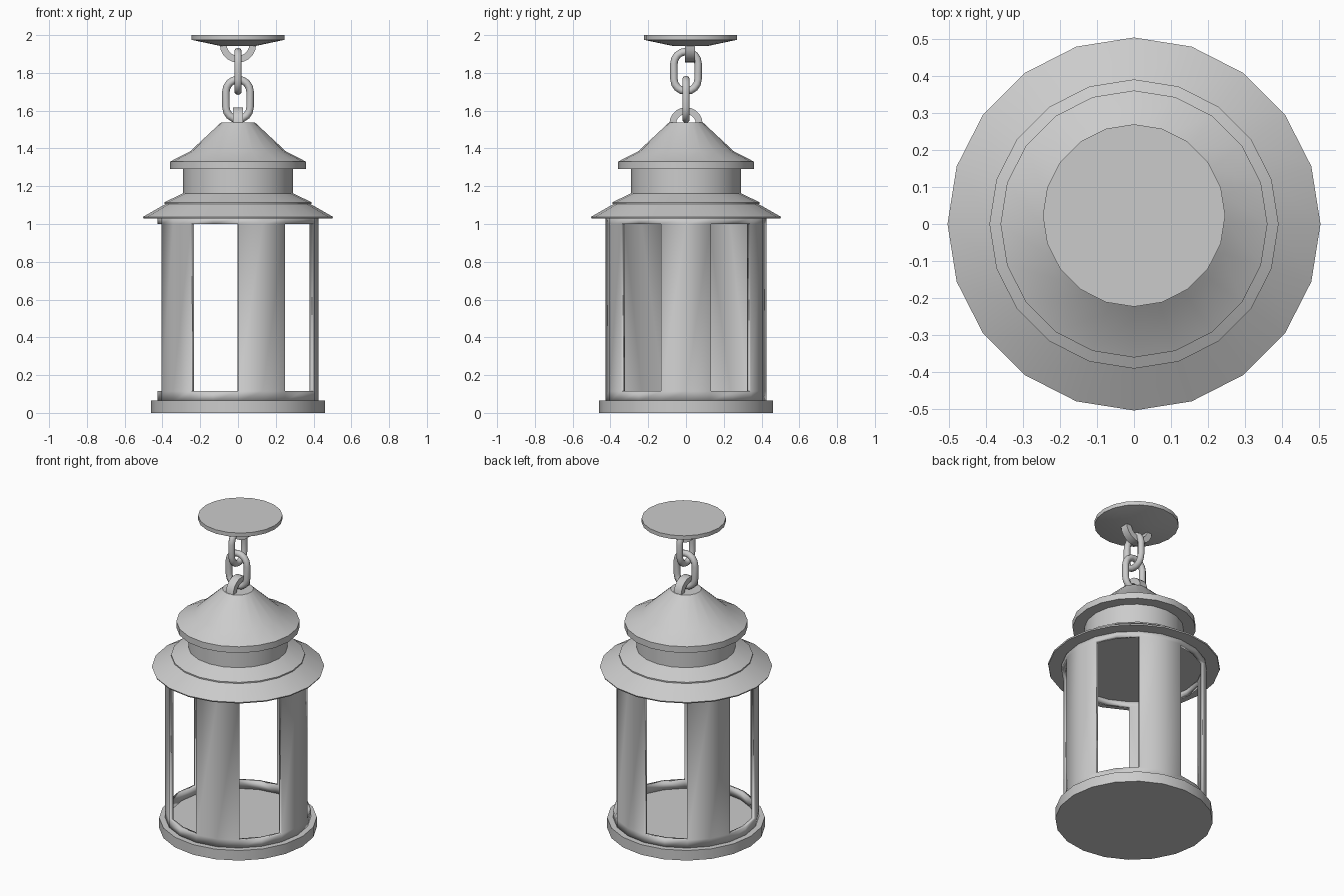
import bpy, bmesh
from math import sin, cos, pi

if "Cube" in bpy.data.objects:
    bpy.data.objects.remove(bpy.data.objects["Cube"])

SIDES = 20


def finish(name, bm, angle=0.6):
    bmesh.ops.recalc_face_normals(bm, faces=bm.faces[:])
    mesh = bpy.data.meshes.new(name)
    bm.to_mesh(mesh)
    bm.free()
    obj = bpy.data.objects.new(name, mesh)
    bpy.context.collection.objects.link(obj)
    bpy.ops.object.select_all(action='DESELECT')
    obj.select_set(True)
    bpy.context.view_layer.objects.active = obj
    bpy.ops.object.shade_smooth_by_angle(angle=angle)
    return obj


def lathe(name, profile, y=0.0, angle=0.4):
    """Closed solid of revolution from (radius, z) points, bottom to top."""
    bm = bmesh.new()
    rings = [[bm.verts.new((r * cos(2 * pi * i / SIDES), y + r * sin(2 * pi * i / SIDES), z))
              for i in range(SIDES)] for r, z in profile]
    for a, b in zip(rings, rings[1:]):
        for i in range(SIDES):
            j = (i + 1) % SIDES
            bm.faces.new((a[i], a[j], b[j], b[i]))
    bm.faces.new(rings[0][::-1])
    bm.faces.new(rings[-1])
    return finish(name, bm, angle)


def sweep(name, path, section, plane, y=0.0, closed=True, angle=0.7):
    """Sweep section (outward, sideways) along path of (u, z, normal_u, normal_z)."""
    bm = bmesh.new()
    rings = []
    for u, z, nu, nz in path:
        ring = []
        for out, side in section:
            a, h = u + nu * out, z + nz * out
            co = (a, y + side, h) if plane == 'XZ' else (side, y + a, h)
            ring.append(bm.verts.new(co))
        rings.append(ring)
    n = len(section)
    pairs = list(zip(rings, rings[1:])) + ([(rings[-1], rings[0])] if closed else [])
    for a, b in pairs:
        for i in range(n):
            j = (i + 1) % n
            bm.faces.new((a[i], a[j], b[j], b[i]))
    if not closed:
        bm.faces.new(rings[0])
        bm.faces.new(rings[-1])
    return finish(name, bm, angle)


def chain_link(name, zc, plane):
    r, half, tube, steps = 0.064, 0.041, 0.02, 8
    path = []
    for shift, start in ((half, 0), (-half, pi)):
        for i in range(steps + 1):
            t = start + pi * i / steps
            path.append((r * cos(t), zc + shift + r * sin(t), cos(t), sin(t)))
    section = [(tube * cos(2 * pi * i / 10), tube * sin(2 * pi * i / 10)) for i in range(10)]
    return sweep(name, path, section, plane)


def half_loop(name, zc, radius, direction, plane, y=0.0):
    path = []
    for i in range(11):
        t = pi * i / 10
        path.append((radius * cos(t), zc + direction * radius * sin(t), cos(t), direction * sin(t)))
    w, d = 0.018, 0.026
    return sweep(name, path, [(-w, -d), (w, -d), (w, d), (-w, d)], plane, y, closed=False)


# Base plate
lathe("base", [(0.46, 0.0), (0.46, 0.065)])

# Cylindrical wall with five window openings, each two segments wide
bm = bmesh.new()
R = 0.425
rows = [[bm.verts.new((R * cos(2 * pi * i / SIDES), R * sin(2 * pi * i / SIDES), z))
         for i in range(SIDES)] for z in (0.06, 0.115, 1.0, 1.035)]
for k in range(3):
    for i in range(SIDES):
        if k == 1 and i % 4 in (1, 2):
            continue
        j = (i + 1) % SIDES
        bm.faces.new((rows[k][i], rows[k][j], rows[k + 1][j], rows[k + 1][i]))
wall = finish("window_wall", bm)
if sum(p.normal.dot(p.center) for p in wall.data.polygons) < 0:
    wall.data.flip_normals()
solid = wall.modifiers.new("Thickness", 'SOLIDIFY')
solid.thickness = 0.025
solid.offset = -1
solid.use_even_offset = True

# Stepped roof, neck and conical cap
lathe("lower_roof", [(0.5, 1.03), (0.503, 1.038), (0.385, 1.105), (0.39, 1.107),
                     (0.39, 1.115), (0.285, 1.165)])
lathe("neck", [(0.29, 1.155), (0.29, 1.3)])
lathe("cap", [(0.36, 1.29), (0.36, 1.33), (0.253, 1.385), (0.09, 1.537)])

# Hanging chain
half_loop("cap_loop", 1.53, 0.07, 1, 'YZ')
chain_link("lower_link", 1.66, 'XZ')
chain_link("upper_link", 1.808, 'YZ')
half_loop("ceiling_loop", 1.95, 0.078, -1, 'XZ', y=0.022)

# Ceiling plate, slightly off centre
lathe("ceiling_plate", [(0.095, 1.943), (0.246, 1.975), (0.246, 2.0)], y=0.023)
